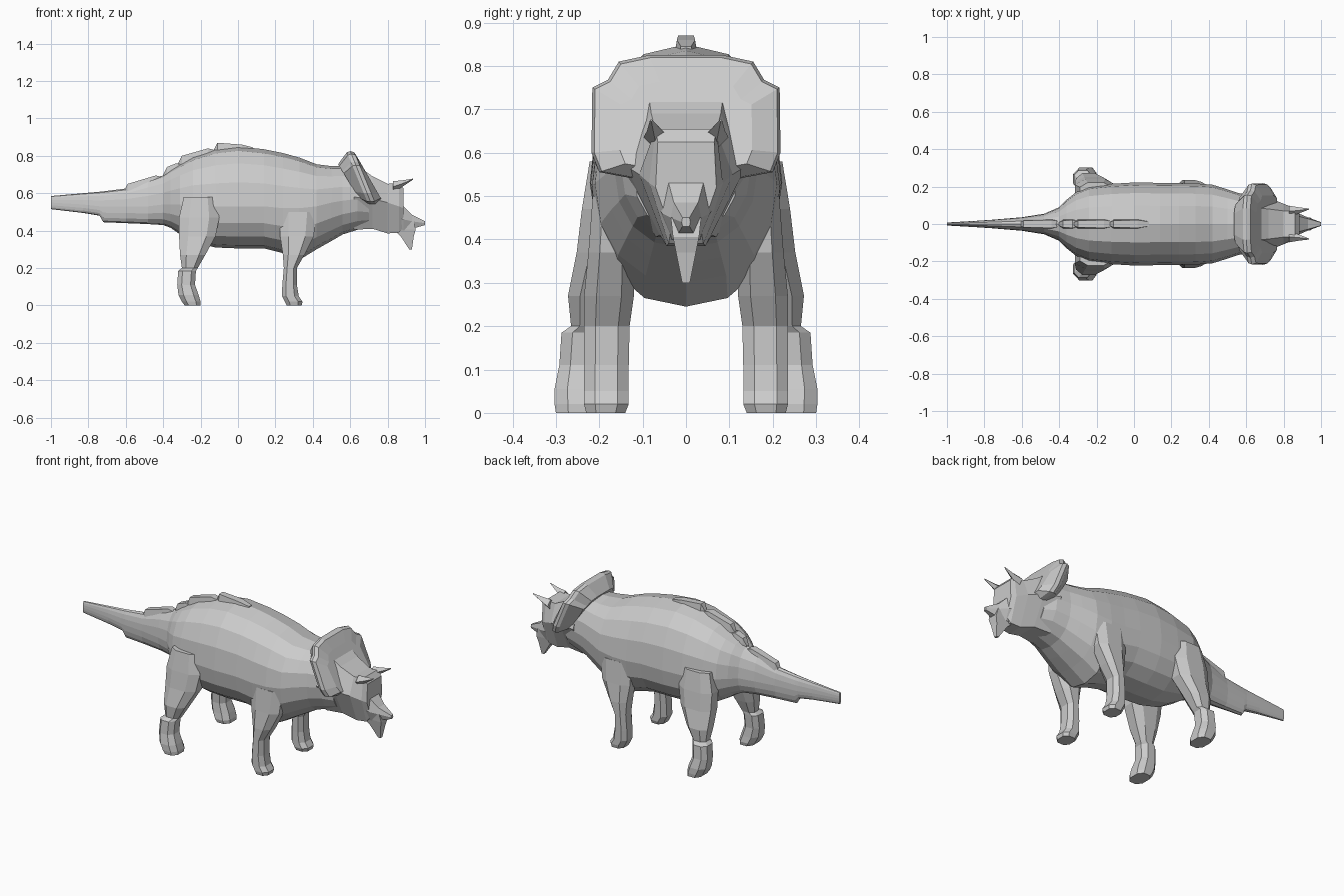
import bpy, bmesh, math


def loft(name, rings, mirror=False):
    """Skin a list of equal-length rings into a closed flat-shaded solid."""
    bm = bmesh.new()
    loops = [[bm.verts.new(p) for p in ring] for ring in rings]
    n = len(rings[0])
    for a, b in zip(loops, loops[1:]):
        for i in range(n):
            j = (i + 1) % n
            bm.faces.new((a[i], a[j], b[j], b[i]))
    bm.faces.new(loops[0])
    bm.faces.new(loops[-1])
    bmesh.ops.recalc_face_normals(bm, faces=bm.faces)
    mesh = bpy.data.meshes.new(name)
    bm.to_mesh(mesh)
    bm.free()
    ob = bpy.data.objects.new(name, mesh)
    bpy.context.collection.objects.link(ob)
    if mirror:
        ob.modifiers.new("mirror", 'MIRROR').use_axis = (False, True, False)
    return ob


def body_ring(x, bottom, top, half, mid, n=16):
    """Rounded section across the spine, fuller than an ellipse."""
    ring = []
    for i in range(n):
        a = 2 * math.pi * i / n
        c, s = math.cos(a), math.sin(a)
        y = half * math.copysign(abs(c) ** 0.85, c)
        z = mid + (top - mid if s > 0 else mid - bottom) * math.copysign(abs(s) ** 0.95, s)
        ring.append((x, y, z))
    return ring


def leg_ring(z, x0, x1, y0, y1):
    """Level eight-sided section of a leg."""
    cx, cy, rx, ry = (x0 + x1) / 2, (y0 + y1) / 2, (x1 - x0) / 2, (y1 - y0) / 2
    pts = [(1, .5), (.5, 1), (-.5, 1), (-1, .5), (-1, -.5), (-.5, -1), (.5, -1), (1, -.5)]
    return [(cx + rx * a, cy + ry * b, z) for a, b in pts]


def head_ring(x, tw, tz, mw, mz, bw, bz):
    """Six-sided section: top, cheek and jaw widths and heights."""
    return [(x, tw, tz), (x, mw, mz), (x, bw, bz), (x, -bw, bz), (x, -mw, mz), (x, -tw, tz)]


# Body, neck and tail: x, bottom, top, half width, widest height
stations = [
    (-1.00, .515, .585, .008, .55), (-.83, .495, .60, .018, .54),
    (-.74, .48, .608, .024, .53), (-.72, .445, .61, .026, .53),
    (-.60, .44, .625, .036, .53), (-.48, .435, .67, .055, .53),
    (-.40, .43, .695, .09, .54), (-.36, .415, .725, .13, .54),
    (-.31, .38, .755, .17, .54), (-.24, .34, .795, .20, .54),
    (-.12, .31, .835, .215, .53), (0, .305, .85, .222, .53),
    (.14, .305, .835, .22, .53), (.24, .28, .815, .218, .52),
    (.33, .245, .79, .217, .52), (.42, .30, .755, .21, .53),
    (.50, .345, .745, .185, .55), (.56, .38, .745, .165, .56),
    (.64, .405, .73, .15, .57), (.70, .42, .66, .12, .55)]
loft("body", [body_ring(*s) for s in stations])

# Stepped ridge plates along the back
for i, (x0, x1, z0, z1) in enumerate([(-.60, -.42, .65, .695), (-.39, -.31, .74, .76),
                                      (-.31, -.14, .80, .84), (-.12, .04, .87, .86)]):
    loft(f"back_ridge_{i + 1}", [
        [(x, w, z - .09), (x, w * .6, z), (x, -w * .6, z), (x, -w, z - .09)]
        for x, z, w in ((x0 - .01, z0 - .04, .015), (x0 + .01, z0, .03),
                        (x1 - .02, z1, .035), (x1 + .04, z1 - .015, .02))])

# Legs
loft("front_leg", [leg_ring(*r) for r in [
    (.50, .22, .42, .12, .215), (.37, .225, .405, .12, .225), (.27, .24, .355, .12, .235),
    (.20, .245, .315, .13, .235), (.11, .237, .315, .132, .235),
    (.05, .235, .325, .132, .235), (.02, .25, .345, .132, .235), (0, .26, .34, .14, .23)]], True)
loft("hind_leg", [leg_ring(*r) for r in [
    (.58, -.29, -.12, .12, .222), (.47, -.315, -.10, .12, .24), (.37, -.315, -.12, .13, .252),
    (.27, -.31, -.175, .16, .272), (.20, -.30, -.215, .185, .265),
    (.185, -.32, -.225, .185, .287), (.11, -.325, -.23, .19, .292),
    (.055, -.318, -.21, .185, .303), (.02, -.30, -.20, .18, .303), (0, -.285, -.20, .185, .30)]], True)

# Head
loft("head", [head_ring(*r) for r in [
    (.62, .09, .76, .16, .58, .07, .405), (.72, .08, .69, .14, .57, .06, .41),
    (.80, .07, .65, .108, .55, .045, .385), (.86, .07, .655, .085, .53, .04, .39),
    (.885, .065, .625, .07, .52, .035, .42)]])
loft("upper_beak", [head_ring(*r) for r in [
    (.83, .05, .56, .07, .48, .04, .40), (.885, .04, .53, .055, .46, .03, .40),
    (.93, .028, .485, .035, .45, .02, .41), (1.0, .008, .45, .01, .44, .008, .43)]])
loft("lower_beak", [[(x0, w, z), (x1, w, z), (x1, -w, z), (x0, -w, z)]
                    for z, x0, x1, w in [(.45, .80, .94, .035), (.405, .83, .95, .03),
                                         (.37, .87, .94, .023), (.30, .915, .93, .009)]])

# Brow horns
loft("brow_horn", [[(x, y + r, z), (x, y, z + r), (x, y - r, z), (x, y, z - r)]
                   for x, y, z, r in [(.83, .068, .635, .03), (.875, .072, .65, .018),
                                      (.935, .08, .675, .003)]], True)

# Neck frill: tilted rim flaring from the neck
half = [(.085, .825), (.155, .81), (.18, .768), (.216, .75), (.218, .60), (.20, .555), (.12, .54)]
rim = half + [(-y, z) for y, z in reversed(half)]


def frill_ring(scale, dx):
    return [(.60 + (.825 - z) * .40 + dx, y * scale, .62 + (z - .62) * scale) for y, z in rim]


loft("neck_frill", [frill_ring(.66, -.065), frill_ring(.97, -.018),
                    frill_ring(1, 0), frill_ring(.97, .022), frill_ring(.70, .055)])
